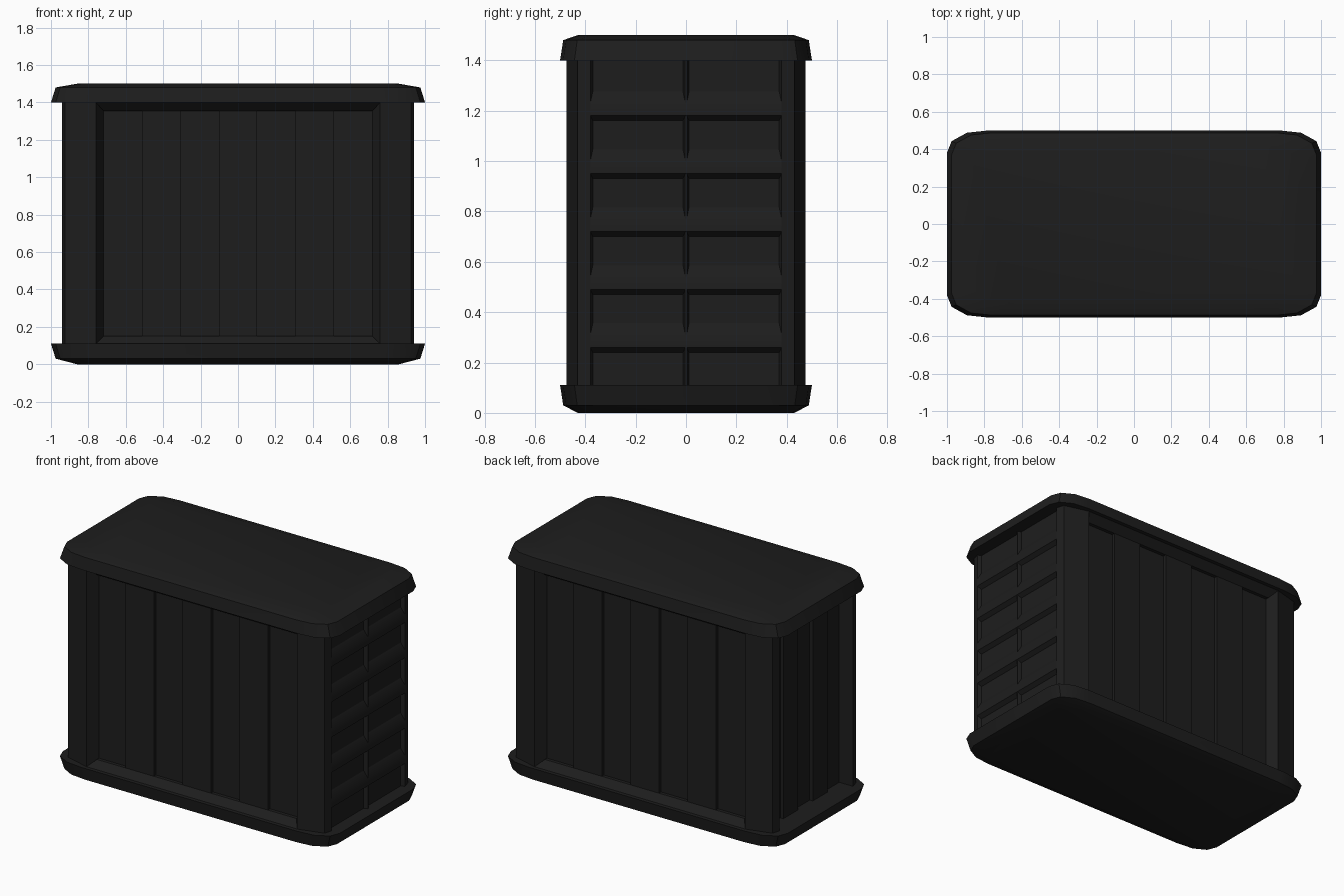
import bpy, bmesh

if "Cube" in bpy.data.objects:
    bpy.data.objects.remove(bpy.data.objects["Cube"], do_unlink=True)

paint = bpy.data.materials.new("charcoal paint")
colour = (0.0125, 0.0125, 0.0125, 1)
paint.use_nodes = True
paint.diffuse_color = colour
paint.node_tree.nodes["Principled BSDF"].inputs["Base Color"].default_value = colour


def loft(name, rings):
    """Closed solid through rings with equal point counts."""
    bm = bmesh.new()
    loops = [[bm.verts.new(p) for p in ring] for ring in rings]
    n = len(loops[0])
    for a, b in zip(loops, loops[1:]):
        for i in range(n):
            j = (i + 1) % n
            bm.faces.new((a[i], a[j], b[j], b[i]))
    bm.faces.new(loops[0])
    bm.faces.new(loops[-1])
    bmesh.ops.recalc_face_normals(bm, faces=bm.faces)
    mesh = bpy.data.meshes.new(name)
    bm.to_mesh(mesh)
    bm.free()
    ob = bpy.data.objects.new(name, mesh)
    bpy.context.collection.objects.link(ob)
    mesh.materials.append(paint)
    bpy.ops.object.select_all(action='DESELECT')
    ob.select_set(True)
    bpy.context.view_layer.objects.active = ob
    bpy.ops.object.shade_smooth_by_angle()


def planks(half, count, low, high):
    """Alternating plank profile as (position, surface) pairs, deep planks first."""
    step = 2 * half / count
    pts = []
    for i in range(count):
        level = high if i % 2 else low
        pts += [(-half + i * step, level), (-half + (i + 1) * step, level)]
    return pts


# Base and lid: rounded trays with tapered rims
quarter = [(1, 0.38), (0.975, 0.443), (0.893, 0.488), (0.78, 0.5)]
rim = []
for sx, sy in ((1, 1), (-1, 1), (-1, -1), (1, -1)):
    pts = [(sx * x, sy * y) for x, y in quarter]
    rim += pts if sx * sy > 0 else pts[::-1]


def tray(name, levels):
    loft(name, [[(x * s, y * s, z) for x, y in rim] for z, s in levels])


tray("base", [(0, 0.86), (0.03, 0.975), (0.11, 1)])
tray("lid", [(1.4, 1), (1.48, 0.975), (1.5, 0.86)])

# Body: one footprint with curved corner posts and ribbed walls
LOW, HIGH = 0.105, 1.405
SIDE, RIB, DOOR, POCKET, END = 0.405, 0.022, 0.94, 0.915, 0.84
side = planks(0.72, 7, SIDE, SIDE + RIB)
end = planks(0.38, 5, END, END + RIB)
corner = [(0.76, 0.475), (0.925, 0.43), (DOOR, 0.38)]
outline = [(x, -y) for x, y in side]                                  # front wall
outline += [(x, -y) for x, y in corner]
outline += [(POCKET, -0.37), (POCKET, 0.37)]                          # panelled end
outline += corner[::-1]
outline += [(-x, y) for x, y in side]                                 # back wall
outline += [(-x, y) for x, y in corner]
outline += [(-x, -y) for y, x in end]                                 # ribbed end
outline += [(-x, -y) for x, y in corner[::-1]]
loft("body", [[(x, y, z) for x, y in outline] for z in (LOW, HIGH)])


# Sloped strips where the long recessed walls meet the base and lid
for level, z0, z1 in (("lower", 0.11, 0.15), ("upper", 1.4, 1.355)):
    for face, sign in (("front", -1), ("back", 1)):
        outer, inner = 0.475, SIDE + RIB
        section = [(outer, z0), (SIDE - 0.01, z0), (SIDE - 0.01, z1), (inner, z1)]
        rings = [[(s * (0.76 if d == outer else 0.72), sign * d, z) for d, z in section]
                 for s in (-1, 1)]
        loft(f"{face}_{level}_sill", rings)

# Panelled end: sloped rails and a slim centre post
for i in range(5):
    z = 0.26 + i * 0.23
    section = [(POCKET - 0.01, z - 0.02), (POCKET, z - 0.02), (DOOR, z),
               (DOOR, z + 0.05), (POCKET, z + 0.096), (POCKET - 0.01, z + 0.096)]
    loft(f"panel_rail_{i + 1}", [[(x, y, h) for x, h in section] for y in (-0.38, 0.38)])

front = DOOR - 0.001
post = [(POCKET - 0.01, -0.012), (POCKET, -0.012), (front, -0.003),
        (front, 0.003), (POCKET, 0.012), (POCKET - 0.01, 0.012)]
loft("centre_post", [[(x, y, z) for x, y in post] for z in (LOW, HIGH)])
